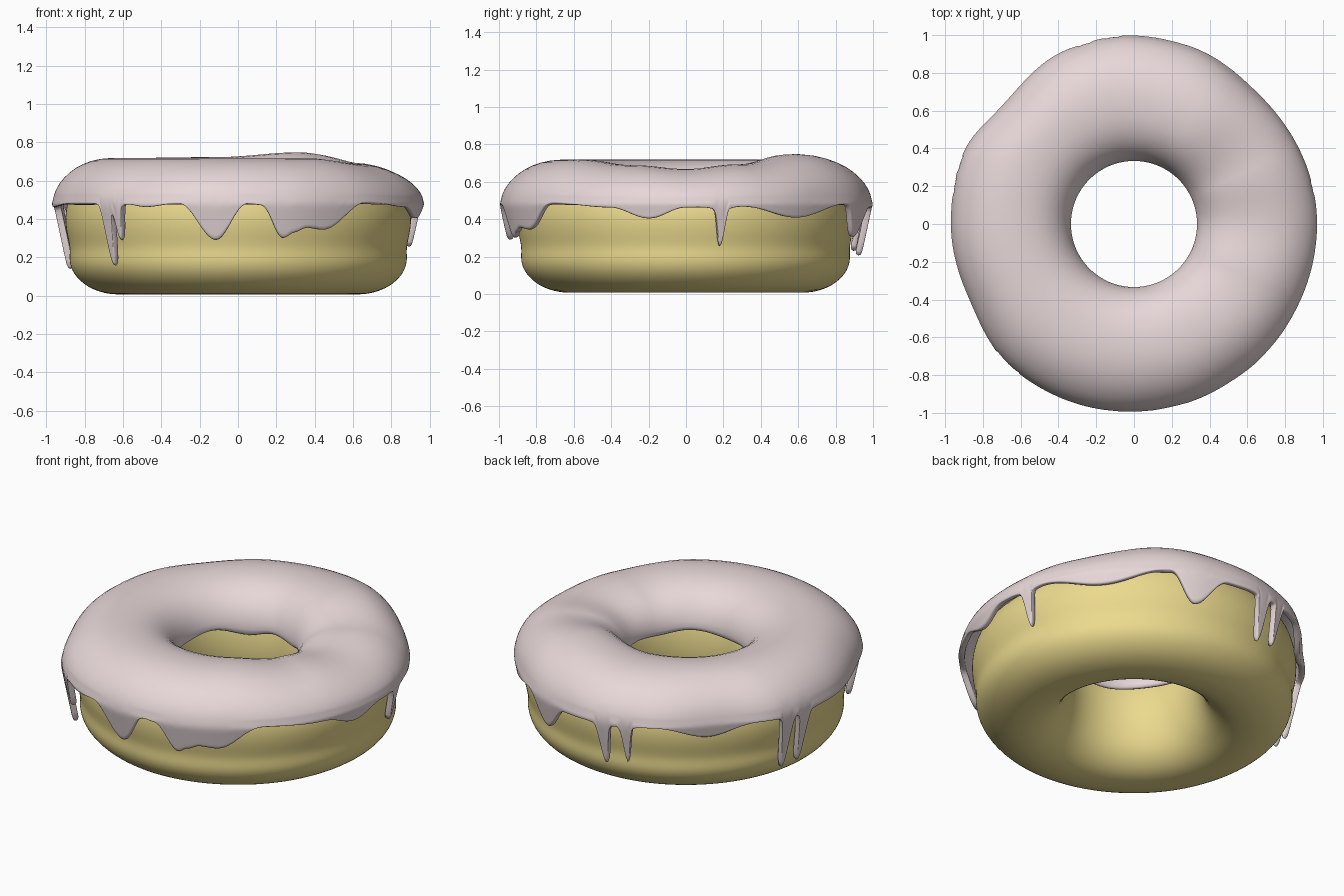
import bpy, bmesh, math

if "Cube" in bpy.data.objects:
    bpy.data.objects.remove(bpy.data.objects["Cube"])

def wave(knots, a):
    """Smooth periodic interpolation of (degree, value) knots."""
    a %= 360
    k = [(knots[-1][0] - 360, knots[-1][1])] + knots + [(knots[0][0] + 360, knots[0][1])]
    for (a0, v0), (a1, v1) in zip(k, k[1:]):
        if a0 <= a <= a1:
            t = (a - a0) / (a1 - a0)
            return v0 + (v1 - v0) * (1 - math.cos(math.pi * t)) / 2

def ring_mesh(name, n, section, closed, color):
    """Sweep section(angle in degrees) -> [(r, z)] round the z axis."""
    bm = bmesh.new()
    cols = []
    for i in range(n):
        a = 360 * i / n
        c, s = math.cos(math.radians(a)), math.sin(math.radians(a))
        cols.append([bm.verts.new((r * c, r * s, z)) for r, z in section(a)])
    m = len(cols[0])
    for i in range(n):
        p, q = cols[i], cols[(i + 1) % n]
        for j in range(m if closed else m - 1):
            k = (j + 1) % m
            bm.faces.new((p[j], p[k], q[k], q[j]))
    if closed:
        bmesh.ops.recalc_face_normals(bm, faces=bm.faces)
    else:
        # outside of an open shell: its crest faces up
        bm.normal_update()
        top = max(bm.faces, key=lambda f: f.calc_center_median().z)
        if top.normal.z < 0:
            bmesh.ops.reverse_faces(bm, faces=bm.faces)
    me = bpy.data.meshes.new(name)
    bm.to_mesh(me)
    bm.free()
    for f in me.polygons:
        f.use_smooth = True
    mat = bpy.data.materials.new(name + "_colour")
    mat.diffuse_color = color
    mat.use_nodes = True
    mat.node_tree.nodes["Principled BSDF"].inputs["Base Color"].default_value = mat.diffuse_color
    me.materials.append(mat)
    ob = bpy.data.objects.new(name, me)
    bpy.context.collection.objects.link(ob)
    return ob

# Crest height, outer radius and lower edge of the icing round the ring
CREST = [(0, .67), (25, .695), (62, .75), (100, .725), (150, .72), (250, .72),
         (300, .72), (335, .69)]
OUTER = [(0, .97), (45, .955), (75, .99), (95, 1.0), (110, .99), (138, .94), (158, .98),
         (180, .97), (203, .96), (230, 1.0), (255, 1.0), (285, .99), (307, .98), (335, .97)]
EDGE = [(0, .46), (18, .465), (39, .405), (62, .48), (71, .30), (82, .46), (115, .475),
        (133, .40), (150, .47), (185, .46), (205, .48), (233, .48), (241, .46), (252, .48),
        (263, .285), (273, .48), (277, .47), (284.5, .295), (288, .325), (292, .35),
        (298, .34), (313, .485), (335, .46), (348, .40)]
INNER = [(0, .46), (40, .48), (65, .45), (90, .47), (115, .44), (150, .48), (180, .46),
         (215, .47), (260, .45), (300, .47), (330, .45)]
# Thin drips: angle, lowest z, half width in degrees
DRIPS = [(11.5, .25, 1.4), (97, .20, 1.7), (105, .22, 1.3), (161, .12, 1.7),
         (168.3, .13, 1.7), (225.8, .15, 1.7), (230.4, .28, 1.2)]

DOUGH = [(.62, .004), (.7, .012), (.79, .045), (.86, .11), (.885, .18), (.875, .245),
         (.895, .32), (.905, .4), (.895, .48), (.865, .56), (.79, .63), (.62, .68),
         (.47, .63), (.395, .53), (.37, .42), (.365, .31), (.385, .19), (.43, .09), (.52, .02)]

def dough_section(a):
    h = wave(CREST, a)
    wob = 1 + .008 * math.sin(math.radians(3 * a + 40)) + .004 * math.sin(math.radians(7 * a))
    return [(.62 + (r - .62) * (wob if r > .62 else 1),
             z if z < .42 else .42 + (z - .42) * (h - .46) / .26) for r, z in DOUGH]

ICING = [(.335, .52), (.36, .59), (.42, .66), (.51, .705), (.62, .72), (.72, .717),
         (.81, .69), (.88, .645), (.935, .585)]

def icing_section(a):
    h, big, zi = wave(CREST, a), wave(OUTER, a), wave(INNER, a)
    k = (big - .62) / .35
    pts = [(.33, zi)]
    for r, z in ICING:
        pts.append((r if r < .62 else .62 + (r - .62) * k, .48 + (z - .48) * (h - .48) / .24))
    # lower skirt and drips
    end = wave(EDGE, a)
    base = end
    for c, low, w in DRIPS:
        d = (a - c + 180) % 360 - 180
        end -= (base - low) * math.exp(-(d / w) ** 4) * .95 + .02 * math.exp(-(d / 3.5) ** 2)
    top = .48 + .055 * (h - .48) / .24
    for j in range(9):
        z = top + (end - top) * j / 8
        r = big - (.2 * (.48 - z) if z < .48 else .25 * (z - .48))
        pts.append((r, z))
    return pts

# Dough ring
dough = ring_mesh("dough_ring", 64, dough_section, True, (.83, .70, .27, 1))
dough.modifiers.new("smooth", 'SUBSURF').levels = 2
dough.modifiers["smooth"].render_levels = 2

# Icing shell with drips
icing = ring_mesh("icing", 400, icing_section, False, (.80, .68, .69, 1))
shell = icing.modifiers.new("thickness", 'SOLIDIFY')
shell.thickness = .035
shell.offset = -1
sub = icing.modifiers.new("smooth", 'SUBSURF')
sub.levels = sub.render_levels = 1
